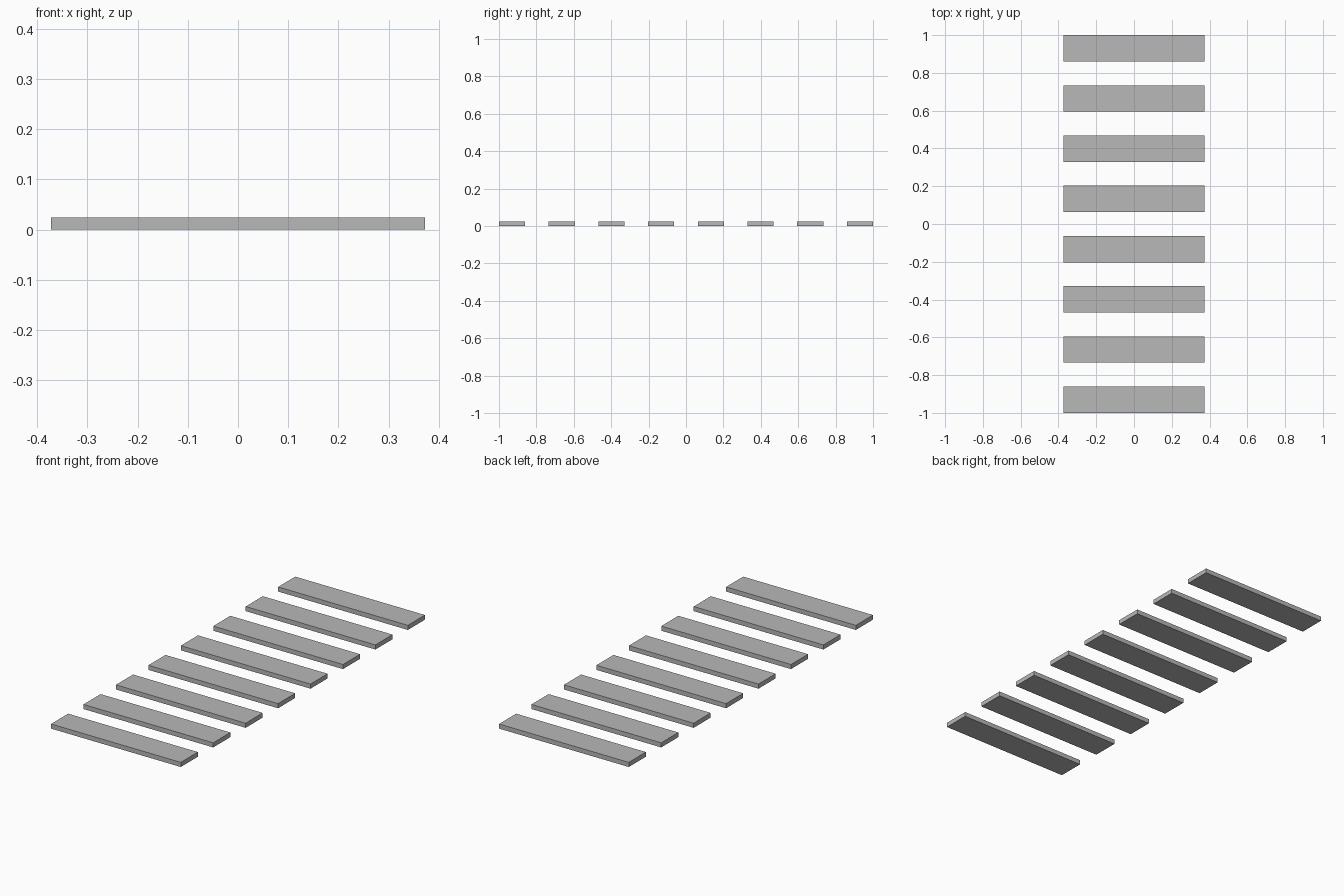
import bpy

if "Cube" in bpy.data.objects:
    bpy.data.objects.remove(bpy.data.objects["Cube"])

# Slat dimensions
COUNT = 8
LENGTH, WIDTH, THICK = 0.744, 0.14, 0.024
STEP = (2.0 - WIDTH) / (COUNT - 1)

grey = bpy.data.materials.new("plain grey")
grey.diffuse_color = (0.48, 0.48, 0.48, 1.0)
grey.use_nodes = True
grey.node_tree.nodes["Principled BSDF"].inputs["Base Color"].default_value = grey.diffuse_color


def add_slat(index):
    y = -1.0 + WIDTH / 2 + index * STEP
    bpy.ops.mesh.primitive_cube_add(size=1, location=(0, y, THICK / 2))
    slat = bpy.context.object
    slat.name = f"slat_{index + 1}"
    slat.scale = (LENGTH, WIDTH, THICK)
    bpy.ops.object.transform_apply(location=False, rotation=False, scale=True)
    slat.data.materials.append(grey)


# Row of evenly spaced flat slats
for i in range(COUNT):
    add_slat(i)
